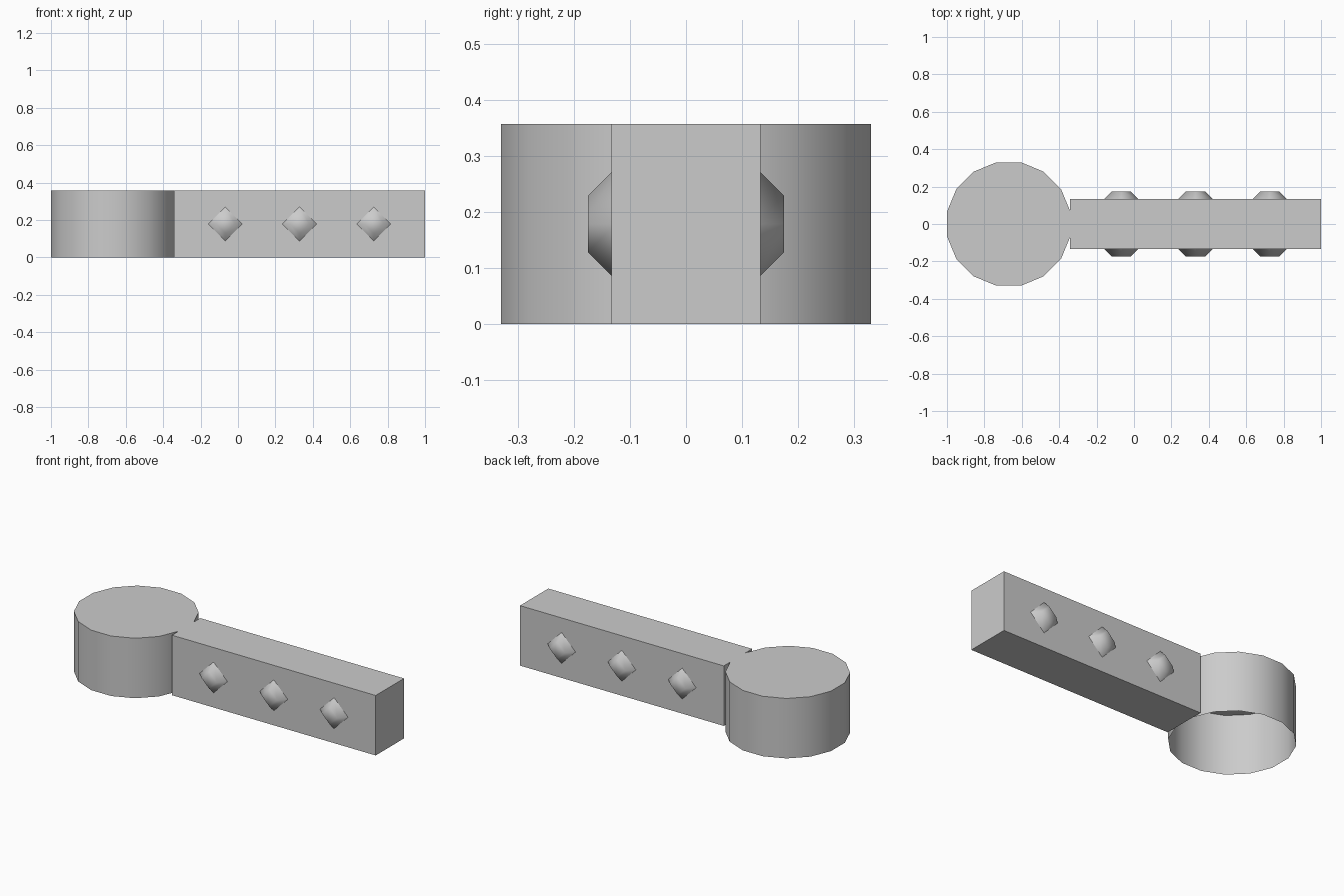
import bpy, bmesh, math
from mathutils import Matrix, Vector

if "Cube" in bpy.data.objects:
    bpy.data.objects.remove(bpy.data.objects["Cube"], do_unlink=True)

GREY = (0.6, 0.6, 0.6, 1)
grey = bpy.data.materials.new("plain_grey")
grey.use_nodes = True
grey.diffuse_color = GREY
grey.node_tree.nodes["Principled BSDF"].inputs["Base Color"].default_value = GREY

HEIGHT = 0.357
HALF_WIDTH = 0.133


def finish(name, bm, smooth_angle):
    """Turn a bmesh into a named, shaded object."""
    mesh = bpy.data.meshes.new(name)
    bm.to_mesh(mesh)
    bm.free()
    obj = bpy.data.objects.new(name, mesh)
    bpy.context.collection.objects.link(obj)
    mesh.materials.append(grey)
    bpy.ops.object.select_all(action='DESELECT')
    obj.select_set(True)
    bpy.context.view_layer.objects.active = obj
    bpy.ops.object.shade_smooth_by_angle(angle=math.radians(smooth_angle))
    return obj


# Round head: sixteen sides, closed on top and open underneath
bm = bmesh.new()
place = Matrix.Translation((-0.67, 0, HEIGHT / 2)) @ Matrix.Rotation(math.pi / 16, 4, 'Z')
bmesh.ops.create_cone(bm, cap_ends=True, segments=16, radius1=0.3365,
                      radius2=0.3365, depth=HEIGHT, matrix=place)
floor = [f for f in bm.faces if f.normal.z < -0.9]
bmesh.ops.delete(bm, geom=floor, context='FACES_ONLY')
finish("round_head", bm, 30)

# Straight bar
bm = bmesh.new()
bmesh.ops.create_cube(bm, size=1)
bmesh.ops.scale(bm, vec=(1.342, 2 * HALF_WIDTH, HEIGHT), verts=bm.verts)
bmesh.ops.translate(bm, vec=(0.329, 0, HEIGHT / 2), verts=bm.verts)
finish("bar", bm, 30)

# Diamond studs along both sides of the bar
for side, label in ((-1, "front"), (1, "back")):
    for i in range(3):
        bm = bmesh.new()
        turn = Vector((0, 0, 1)).rotation_difference(Vector((0, side, 0)))
        place = (Matrix.Translation((-0.068 + 0.397 * i, side * 0.15, HEIGHT / 2))
                 @ turn.to_matrix().to_4x4())
        bmesh.ops.create_cone(bm, cap_ends=True, segments=4, radius1=0.1,
                              radius2=0.05, depth=0.05, matrix=place)
        hidden = [f for f in bm.faces if f.normal.y * side < -0.9]
        bmesh.ops.delete(bm, geom=hidden, context='FACES_ONLY')
        finish(f"{label}_stud_{i + 1}", bm, 80)
